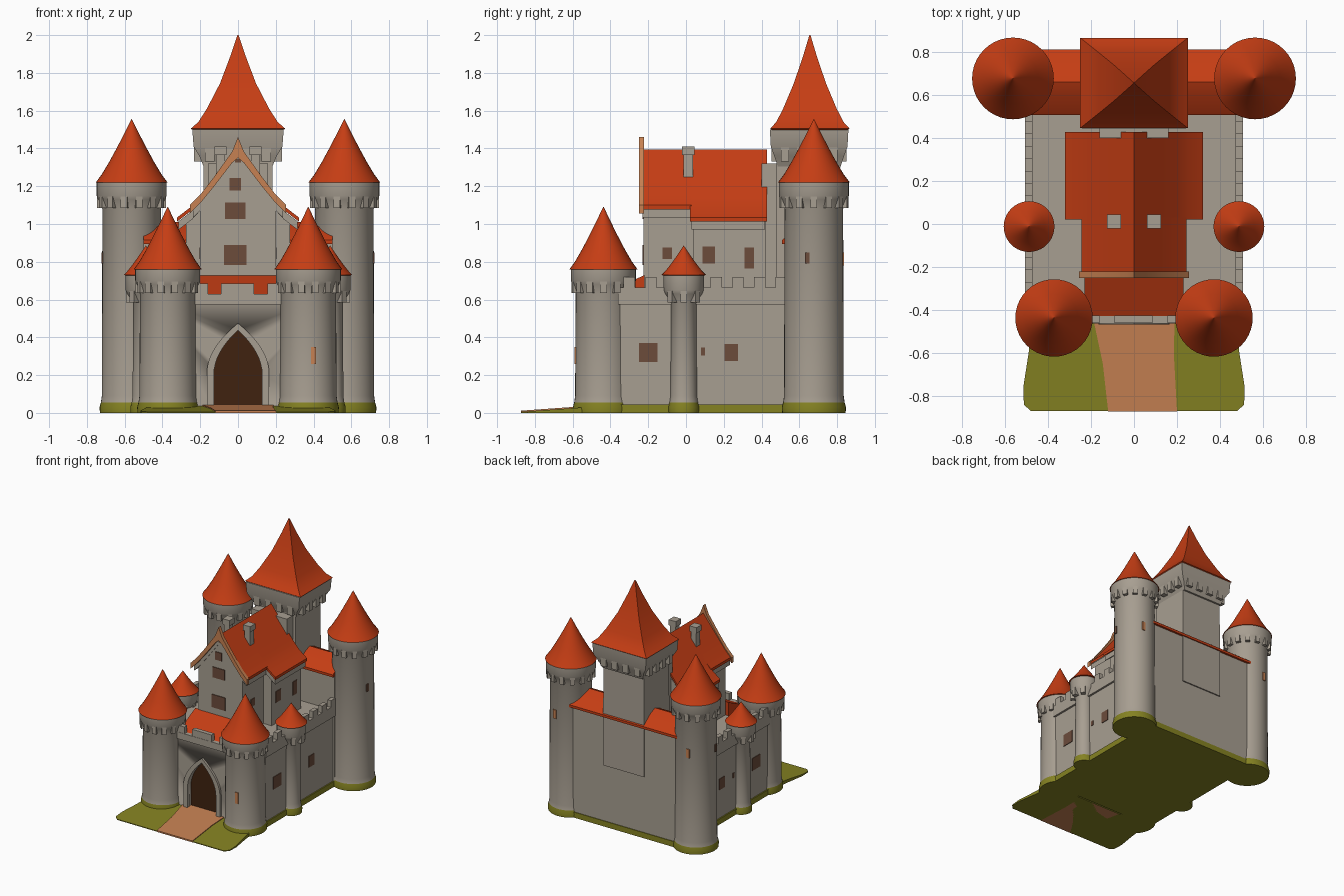
import bpy, bmesh, math
from mathutils import Vector, Matrix

if "Cube" in bpy.data.objects:
    bpy.data.objects.remove(bpy.data.objects["Cube"])


def material(name, rgb):
    m = bpy.data.materials.new(name)
    m.diffuse_color = (*rgb, 1)
    m.use_nodes = True
    m.node_tree.nodes["Principled BSDF"].inputs["Base Color"].default_value = m.diffuse_color
    return m


STONE = material("stone grey", (0.39, 0.345, 0.285))
RED = material("roof red", (0.56, 0.047, 0.007))
GREEN = material("grass green", (0.235, 0.225, 0.016))
TAN = material("path tan", (0.57, 0.22, 0.085))
BROWN = material("window brown", (0.15, 0.072, 0.044))
DARK = material("door dark brown", (0.05, 0.016, 0.005))


def finish(name, bm, *mats, grass_below=None):
    bmesh.ops.remove_doubles(bm, verts=bm.verts, dist=1e-5)
    bmesh.ops.recalc_face_normals(bm, faces=bm.faces)
    if grass_below:
        for f in bm.faces:
            if f.calc_center_median().z < grass_below:
                f.material_index = 1
    me = bpy.data.meshes.new(name)
    bm.to_mesh(me)
    bm.free()
    for m in mats:
        me.materials.append(m)
    for p in me.polygons:
        p.use_smooth = True
    me.set_sharp_from_angle(angle=math.radians(35))
    ob = bpy.data.objects.new(name, me)
    bpy.context.collection.objects.link(ob)
    return ob


def add_box(bm, x0, x1, y0, y1, z0, z1):
    c = Vector(((x0 + x1) / 2, (y0 + y1) / 2, (z0 + z1) / 2))
    bmesh.ops.create_cube(bm, size=1, matrix=Matrix.Translation(c)
                          @ Matrix.Diagonal((x1 - x0, y1 - y0, z1 - z0, 1)))


def boxes(name, mat, *dims):
    bm = bmesh.new()
    for d in dims:
        add_box(bm, *d)
    return finish(name, bm, mat)


def rings(name, cx, cy, rows, *mats, n=40, grass_below=None):
    """Loft of (half x, half y, z) rows; n=4 gives rectangles, otherwise ellipses."""
    bm = bmesh.new()
    k, off = (math.sqrt(2), math.pi / 4) if n == 4 else (1, 0)
    loops = [[bm.verts.new((cx + k * hx * math.cos(off + 2 * math.pi * i / n),
                            cy + k * hy * math.sin(off + 2 * math.pi * i / n), z))
              for i in range(n)] for hx, hy, z in rows]
    for a, b in zip(loops, loops[1:]):
        for i in range(n):
            bm.faces.new((a[i], a[(i + 1) % n], b[(i + 1) % n], b[i]))
    bm.faces.new(loops[0])
    bm.faces.new(loops[-1])
    return finish(name, bm, *mats, grass_below=grass_below)


def prism(name, mat, pts, a, b, axis):
    """Extrude a profile from a to b: along y the points are (x, z), along x they are (y, z)."""
    bm = bmesh.new()
    put = (lambda p, t: (p[0], t, p[1])) if axis == "y" else (lambda p, t: (t, p[0], p[1]))
    f = bm.faces.new([bm.verts.new(put(p, a)) for p in pts])
    ext = bmesh.ops.extrude_face_region(bm, geom=[f])["geom"]
    shift = Vector((0, b - a, 0)) if axis == "y" else Vector((b - a, 0, 0))
    bmesh.ops.translate(bm, vec=shift, verts=[v for v in ext if isinstance(v, bmesh.types.BMVert)])
    return finish(name, bm, mat)


def mirrored(half):
    return half + [(-x, z) for x, z in reversed(half) if x > 1e-6]


# Round towers: body, corbelled collar, concave cone roof
def tower(name, cx, cy, r, rc, rr, zc, zr, za, corbels):
    profile = [(r + .01, 0), (r + .012, .03), (r + .005, .055), (r, .09), (r - .003, zc),
               (rc - .008, zc + .05), (rc, zc + .07), (rc, zr)]
    rings(name + "_body", cx, cy, [(q, q, z) for q, z in profile], STONE, GREEN, grass_below=.05)
    h = za - zr
    cone = [(.9, -.015), (1, 0), (.83, .13), (.62, .33), (.40, .56), (.2, .78), (.07, .93), (.005, 1)]
    rings(name + "_roof", cx, cy, [(rr * q, rr * q, zr + h * t) for q, t in cone], RED)
    bm = bmesh.new()
    for i in range(corbels):
        a = 2 * math.pi * i / corbels
        bmesh.ops.create_cube(bm, size=1, matrix=Matrix.Translation((cx, cy, zc + .035))
                              @ Matrix.Rotation(a, 4, "Z") @ Matrix.Translation((rc - .022, 0, 0))
                              @ Matrix.Diagonal((.04, .035, .06, 1)))
    finish(name + "_corbels", bm, STONE)


for s, side in ((-1, "left"), (1, "right")):
    tower("back_tower_" + side, s * .563, .677, .158, .185, .19, 1.08, 1.22, 1.555, 14)
    tower("front_tower_" + side, s * .372, -.437, .15, .172, .18, .63, .76, 1.09, 14)
    tower("side_turret_" + side, s * .488, -.012, .07, .107, .118, .58, .73, .885, 8)


# Main wall block with a pointed gate recess
def arch(w, spring, top, z0):
    curve = [(w * (1 - (i / 8) ** 2.0), spring + (top - spring) * i / 8) for i in range(9)]
    return mirrored([(w, z0)] + curve)


block = boxes("main_walls", STONE, (-.49, .49, -.45, .79, .01, .62))
cutter = prism("gate_cutter", STONE, arch(.13, .2, .44, .02), -.6, -.415, "y")
cutter.hide_render = True
cutter.hide_viewport = True
cut = block.modifiers.new("gate", "BOOLEAN")
cut.operation, cut.object, cut.solver = "DIFFERENCE", cutter, "EXACT"
prism("gate_door", DARK, arch(.135, .2, .445, .02), -.42, -.412, "y")
prism("gate_frame", STONE, arch(.165, .21, .475, .02) + arch(.128, .2, .438, .02)[::-1], -.468, -.44, "y")
boxes("grass_skirt", GREEN, (-.5, .5, -.4, .8, 0, .045))


# Grass forecourt and path
def slab(name, mat, outline, lift):
    bm = bmesh.new()
    low = [bm.verts.new((x, y, 0)) for x, y in outline]
    top = [bm.verts.new((x, y, .006 + lift + .032 * (y + .87) / .45)) for x, y in outline]
    n = len(outline)
    for i in range(n):
        bm.faces.new((low[i], low[(i + 1) % n], top[(i + 1) % n], top[i]))
    bm.faces.new(low)
    bm.faces.new(top)
    finish(name, bm, mat)


slab("grass_forecourt", GREEN, mirrored([(.47, -.41), (.49, -.6), (.515, -.76), (.512, -.84), (.48, -.87)]), 0)
slab("path", TAN, [(-.195, -.415), (.19, -.415), (.185, -.6), (.2, -.873), (-.12, -.873), (-.145, -.65)], .006)

# Parapets and battlements
para = [(-.235, .235, -.462, -.425, .575, .63)]
para += [(a, b, -.46, -.425, .62, .685) for a, b in ((-.235, -.16), (-.09, .085), (.155, .235))]
for s in (-1, 1):
    xs = sorted((s * .472, s * .506))
    para.append((*xs, -.36, .55, .575, .665))
    for i in range(8):
        y = -.33 + i * .115
        para.append((*xs, y, y + .06, .66, .72))
boxes("battlements", STONE, *para)
prism("gatehouse_roof", RED, [(-.428, .6), (-.428, .63), (-.22, .73), (-.22, .6)], -.23, .23, "x")

# Rear wall with its gabled roof
boxes("rear_wall", STONE, (-.5, .5, .525, .795, .01, .91))
prism("rear_roof", RED, [(.508, .895), (.508, .915), (.6, .985), (.66, 1.01), (.72, .985), (.812, .915), (.812, .895)],
      -.5, .5, "x")


# House: narrow front, wide back, flared roof on a grey soffit
def mirrored_strip(top, low):
    right = top + low[::-1]
    return right + [(-x, z) for x, z in low[1:]] + [(-x, z) for x, z in top[:0:-1]]


def roof(name, pts, y0, y1):
    under = [(x, z - .022) for x, z in pts]
    prism(name + "_tiles", RED, mirrored_strip(pts, under), y0, y1, "y")
    top = [(max(0, x - .008), z - .02) for x, z in pts]
    low = [(x, z - .045) for x, z in top]
    prism(name + "_soffit", STONE, mirrored_strip(top, low), y0 + .01, y1 - .01, "y")


prism("house_front", STONE, mirrored([(.2, .55), (.2, 1.1), (0, 1.36)]), -.225, .05, "y")
prism("house_back", STONE, mirrored([(.275, .55), (.275, 1.02), (.13, 1.19), (0, 1.36)]), .04, .42, "y")
roof("front_house_roof", [(0, 1.395), (.12, 1.245), (.2, 1.145), (.245, 1.1)], -.24, .03)
roof("back_house_roof", [(0, 1.395), (.12, 1.245), (.2, 1.145), (.25, 1.09), (.322, 1.035)], .02, .428)
prism("gable_trim", TAN, mirrored_strip([(0, 1.46), (.03, 1.385), (.13, 1.245), (.2, 1.155), (.255, 1.10)],
                                        [(0, 1.35), (.03, 1.325), (.13, 1.195), (.2, 1.11), (.255, 1.055)]),
      -.25, -.222, "y")

# Chimneys
for s in (-1, 1):
    x = s * .093
    boxes("chimney", STONE, (x - .024, x + .024, -.014, .036, 1.2, 1.39),
          (x - .032, x + .032, -.022, .044, 1.365, 1.41))

# Keep: square tower, corbelled head, concave pyramid roof
boxes("keep_link", STONE, (-.16, .16, .4, .5, .6, 1.32))
rings("keep_body", 0, .64, [(.185, .165, .5), (.182, .162, 1.34)], STONE, n=4)
rings("keep_head", 0, .652, [(.18, .165, 1.3), (.205, .185, 1.36), (.235, .203, 1.41), (.242, .208, 1.5)], STONE, n=4)
corb = []
for t in (-.75, -.25, .25, .75):
    x, y = t * .2, .652 + t * .17
    corb += [(x - .025, x + .025, .452, .5, 1.33, 1.42), (x - .025, x + .025, .8, .85, 1.33, 1.42)]
    corb += [(a, a + .05, y - .022, y + .022, 1.33, 1.42) for a in (-.232, .182)]
boxes("keep_corbels", STONE, *corb)
rings("keep_roof", 0, .656, [(.23, .19, 1.49), (.25, .21, 1.505), (.21, .178, 1.54), (.165, .142, 1.61),
                             (.095, .085, 1.745), (.04, .036, 1.89), (.003, .003, 2.0)], RED, n=4)

# Windows: thin plates
gable = [(-.015, 1.21, .06, .065), (-.015, 1.07, .11, .085), (-.015, .835, .12, .105), (0, 1.335, .03, .02)]
boxes("gable_windows", BROWN, *[(x - w / 2, x + w / 2, -.231, -.223, z - h / 2, z + h / 2) for x, z, w, h in gable])
plates = []
for s in (-1, 1):
    for y, z, w, h, x in ((-.1, .845, .05, .06, .2), (.12, .835, .065, .09, .275), (.335, .82, .05, .11, .275),
                          (-.2, .32, .1, .1, .49), (.09, .325, .02, .04, .49), (.24, .32, .07, .09, .49)):
        plates.append((*sorted((s * (x - .002), s * (x + .005))), y - w / 2, y + w / 2, z - h / 2, z + h / 2))
    plates.append((*sorted((s * .714, s * .722)), .63, .655, .79, .85))
boxes("side_windows", BROWN, *plates)
slits = [(.386, .414, -.59, -.582, .26, .35)]
slits += [(*sorted((s * .586, s * .614)), .828, .836, .78, .85) for s in (-1, 1)]
boxes("tower_slits", TAN, *slits)
